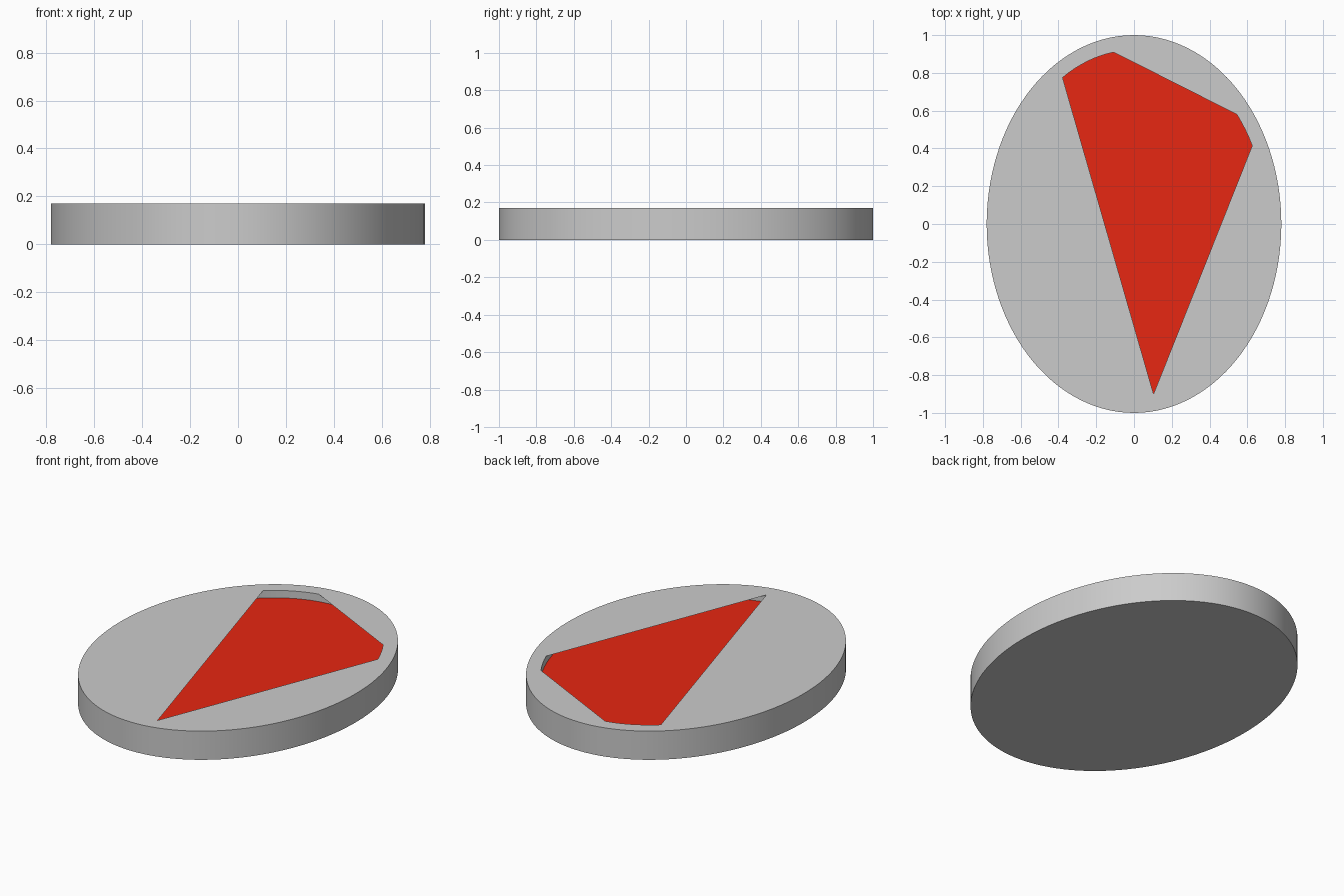
import bpy, bmesh
from math import radians, cos, sin

if "Cube" in bpy.data.objects:
    bpy.data.objects.remove(bpy.data.objects["Cube"])

HEIGHT, FLOOR_Z = 0.17, 0.126
# angles of the window corners on the inner ellipse
corners = [-81.5, 26.6, 38.9, 98.8, 122.7, 278.5]

# subdivide each span so that the corners are real vertices
angles, starts = [], []
for a, b in zip(corners, corners[1:]):
    n = max(4, round((b - a) / 3))
    starts.append(len(angles))
    angles += [radians(a + (b - a) * i / n) for i in range(n)]
COUNT = len(angles)
starts.append(COUNT)


def ellipse(bm, rx, ry, cy, z):
    return [bm.verts.new((rx * cos(t), cy + ry * sin(t), z)) for t in angles]


def bridge(bm, low, high):
    for i in range(COUNT):
        j = (i + 1) % COUNT
        bm.faces.new((low[i], low[j], high[j], high[i]))


def finish(bm, name, color=None):
    mesh = bpy.data.meshes.new(name)
    bm.to_mesh(mesh)
    bm.free()
    obj = bpy.data.objects.new(name, mesh)
    bpy.context.collection.objects.link(obj)
    bpy.context.view_layer.objects.active = obj
    obj.select_set(True)
    bpy.ops.object.shade_smooth_by_angle(angle=radians(30))
    obj.select_set(False)
    if color:
        mat = bpy.data.materials.new(name)
        mat.diffuse_color = color
        mat.use_nodes = True
        mat.node_tree.nodes["Principled BSDF"].inputs["Base Color"].default_value = mat.diffuse_color
        mesh.materials.append(mat)
    return obj


# oval body: base, outer wall, rim, recess wall and flush cover pieces
bm = bmesh.new()
bottom = ellipse(bm, 0.78, 1.0, 0, 0)
top = ellipse(bm, 0.78, 1.0, 0, HEIGHT)
inner = ellipse(bm, 0.70, 0.915, 0.005, HEIGHT)
recess = ellipse(bm, 0.70, 0.915, 0.005, FLOOR_Z)
bm.faces.new(bottom[::-1])
bridge(bm, bottom, top)
bridge(bm, top, inner)
bridge(bm, inner, recess)
for k in (0, 2, 4):
    bm.faces.new([inner[i % COUNT] for i in range(starts[k], starts[k + 1] + 1)])
finish(bm, "oval_body")

# red floor of the recess
bm = bmesh.new()
bm.faces.new(ellipse(bm, 0.70, 0.915, 0.005, FLOOR_Z))
finish(bm, "red_floor", (0.8, 0.02, 0.006, 1))
